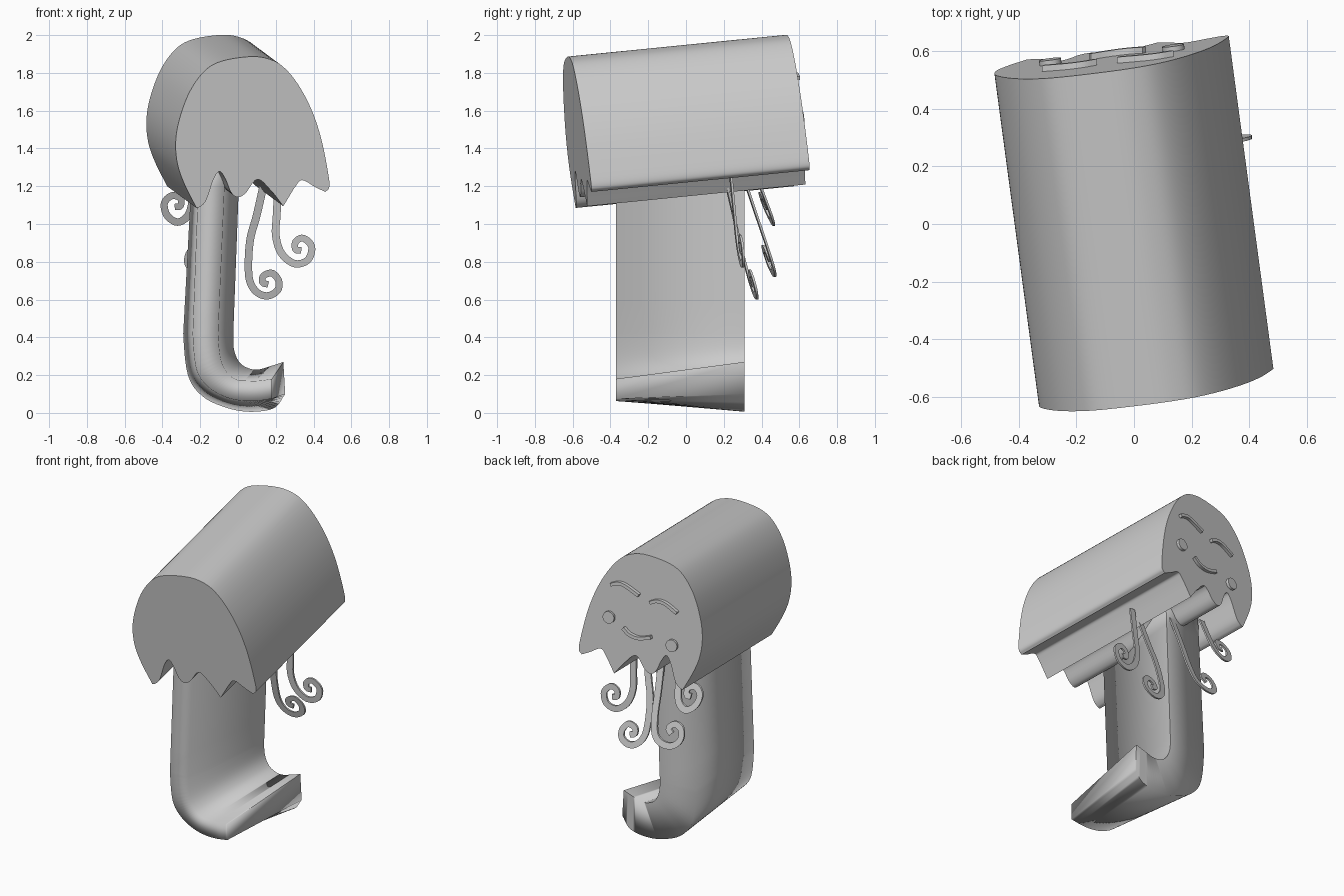
import bpy, bmesh, math
from mathutils import Vector

if "Cube" in bpy.data.objects:
    bpy.data.objects.remove(bpy.data.objects["Cube"])

grey = bpy.data.materials.new("soft_grey")
grey.diffuse_color = (0.6, 0.6, 0.6, 1)
grey.use_nodes = True
grey.node_tree.nodes["Principled BSDF"].inputs["Base Color"].default_value = grey.diffuse_color


def spline(pts, n=5, first=None):
    """Smooth open curve through 2D points."""
    p = [Vector(q) for q in pts]
    p = [Vector(first) if first else p[0] * 2 - p[1]] + p + [p[-1] * 2 - p[-2]]
    out = []
    for a, b, c, d in zip(p, p[1:], p[2:], p[3:]):
        for i in range(n):
            t = i / n
            out.append(0.5 * (2 * b + (c - a) * t + (2 * a - 5 * b + 4 * c - d) * t * t
                              + (3 * b - a - 3 * c + d) * t ** 3))
    return out + [p[-2]]


def finish(name, bm, angle):
    bmesh.ops.recalc_face_normals(bm, faces=bm.faces)
    me = bpy.data.meshes.new(name)
    bm.to_mesh(me)
    bm.free()
    me.materials.append(grey)
    ob = bpy.data.objects.new(name, me)
    bpy.context.collection.objects.link(ob)
    bpy.ops.object.select_all(action='DESELECT')
    ob.select_set(True)
    bpy.context.view_layer.objects.active = ob
    bpy.ops.object.shade_smooth_by_angle(angle=math.radians(angle))
    return ob


def prism(name, outline, depth_at, push, angle=35):
    """Outline in x, z placed on a slanted plane and extruded along push."""
    bm = bmesh.new()
    a = [bm.verts.new((x, depth_at(x, z), z)) for x, z in outline]
    b = [bm.verts.new(v.co + push) for v in a]
    bm.faces.new(a)
    bm.faces.new(b[::-1])
    for i in range(len(a)):
        j = (i + 1) % len(a)
        bm.faces.new((a[i], a[j], b[j], b[i]))
    return finish(name, bm, angle)


def loft(name, rails, angle, skip_caps=False):
    """Skin four matching rails into a solid bar."""
    bm = bmesh.new()
    rings = [[bm.verts.new(c) for c in ring] for ring in zip(*rails)]
    for r, s in zip(rings, rings[1:]):
        for i in range(4):
            j = (i + 1) % 4
            bm.faces.new((r[i], r[j], s[j], s[i]))
    bm.faces.new(rings[0])
    bm.faces.new(rings[-1][::-1])
    return finish(name, bm, angle)


def ribbon(name, pts, w0, w1, depth_at, thick, n=5):
    """Flat strip following a curve, with width changing from w0 to w1."""
    c = spline(pts, n)
    rails = [[], [], [], []]
    for i, p in enumerate(c):
        t = (c[min(i + 1, len(c) - 1)] - c[max(i - 1, 0)]).normalized()
        w = w0 + (w1 - w0) * i / (len(c) - 1)
        l, r = (p + s * w / 2 * Vector((-t.y, t.x)) for s in (1, -1))
        for rail, q, s in zip(rails, (l, r, r, l), (-1, -1, 1, 1)):
            rail.append((q.x, depth_at(q.x, q.y) + s * thick / 2, q.y))
    return loft(name, rails, 35)


# Cap: dome outline with a scalloped hem, pushed back along its own axis
AXIS = Vector((-0.155, 1.155, 0.115))


def cap_front(x, z):
    return (-0.441 + 0.132 * x - 0.098 * z) / 0.987


def cap_back(x, z):
    return (0.73 + 0.132 * x - 0.098 * z) / 0.987


dome = [(-.22, 1.085), (-.283, 1.21), (-.32, 1.317), (-.33, 1.433), (-.31, 1.555),
        (-.256, 1.70), (-.177, 1.81), (-.087, 1.862), (.06, 1.886), (.156, 1.876),
        (.235, 1.836), (.314, 1.745), (.388, 1.608), (.441, 1.45), (.478, 1.264),
        (.483, 1.195), (.462, 1.17)]
hem_right = [(.462, 1.17), (.41, 1.195), (.341, 1.232), (.305, 1.2), (.24, 1.094)]
hem_left = [(.24, 1.094), (.177, 1.174), (.103, 1.237), (.04, 1.163), (-.003, 1.142),
            (-.038, 1.17), (-.066, 1.237), (-.098, 1.279), (-.13, 1.235),
            (-.166, 1.131), (-.195, 1.095), (-.22, 1.085)]
outline = spline(dome)[:-1] + spline(hem_right)[:-1] + spline(hem_left)[:-1]
prism("cap", outline, cap_front, AXIS)

# Face on the back of the cap: closed eyes, smile and round cheeks
faces = {
    "eye_right": [(.133, 1.772), (.085, 1.79), (.035, 1.783), (-.055, 1.741)],
    "eye_left": [(-.133, 1.712), (-.18, 1.731), (-.235, 1.725), (-.315, 1.683)],
    "smile": [(.035, 1.515), (-.01, 1.482), (-.075, 1.472), (-.153, 1.494)],
}
for name, pts in faces.items():
    ribbon(name, pts, .02, .02, lambda x, z: cap_back(x, z) + .007, .03)
for side, cx, cz in (("right", .138, 1.56), ("left", -.29, 1.468)):
    ring = [(cx + .038 * math.cos(a * math.pi / 12), cz + .038 * math.sin(a * math.pi / 12))
            for a in range(24)]
    prism("cheek_" + side, ring, cap_back, AXIS.normalized() * .018)

# Handle: hooked bar, wide at the back and narrow at the front
rails = [
    (.31, (-.24, 1.35), [(-.29, .42), (-.265, .2), (-.19, .09), (-.07, .03),
                         (.06, .006), (.19, .025), (.25, .10)]),
    (.31, (.01, 1.35), [(-.025, .42), (-.02, .33), (.01, .265), (.06, .235),
                        (.11, .23), (.18, .25), (.24, .27)]),
    (-.37, (-.065, 1.35), [(-.105, .42), (-.09, .28), (-.055, .21), (-.005, .175),
                           (.05, .17), (.11, .17), (.18, .18)]),
    (-.37, (-.205, 1.35), [(-.24, .42), (-.22, .23), (-.16, .14), (-.08, .09),
                           (.0, .067), (.09, .063), (.18, .075)]),
]
skins = []
for y, top, pts in rails:
    path = spline(pts, 6, first=(pts[0][0] + .005, pts[0][1] + .15))
    top, low = Vector(top), Vector(pts[0])
    path = [top.lerp(low, i / 6) for i in range(6)] + path
    skins.append([(p.x, y, p.y) for p in path])
loft("handle", skins, 95)

# Curled tendrils hanging under the cap: path, then depth, height slope and origin
tendrils = {
    "tendril_long": ([(.145, 1.25), (.10, 1.05), (.065, .92), (.055, .78), (.065, .69),
                      (.105, .635), (.16, .62), (.21, .65), (.215, .70), (.18, .74),
                      (.135, .725), (.13, .69), (.16, .68)], .375, -.26, .15, .6),
    "tendril_right": ([(.215, 1.25), (.205, 1.05), (.2, .94), (.23, .845), (.30, .79),
                       (.37, .81), (.39, .88), (.345, .925), (.305, .905),
                       (.305, .865), (.335, .86)], .29, -.1, .32, .87),
    "tendril_left": ([(-.225, 1.28), (-.24, 1.13), (-.265, 1.045), (-.32, 1.01),
                      (-.375, 1.045), (-.39, 1.11), (-.35, 1.15), (-.305, 1.135),
                      (-.305, 1.095), (-.335, 1.09)], .44, -.4, -.33, 1.05),
    "tendril_middle": ([(-.04, 1.25), (-.06, 1.05), (-.07, .9), (-.095, .79),
                        (-.15, .745), (-.22, .745), (-.265, .79), (-.255, .85),
                        (-.21, .87), (-.175, .84), (-.2, .81)], .44, -.35, -.2, .8),
}
for name, (pts, y0, slope, x0, z0) in tendrils.items():
    ribbon(name, pts, .042, .034,
           lambda x, z: y0 + slope * (z - z0) + .134 * (x - x0), .012)
